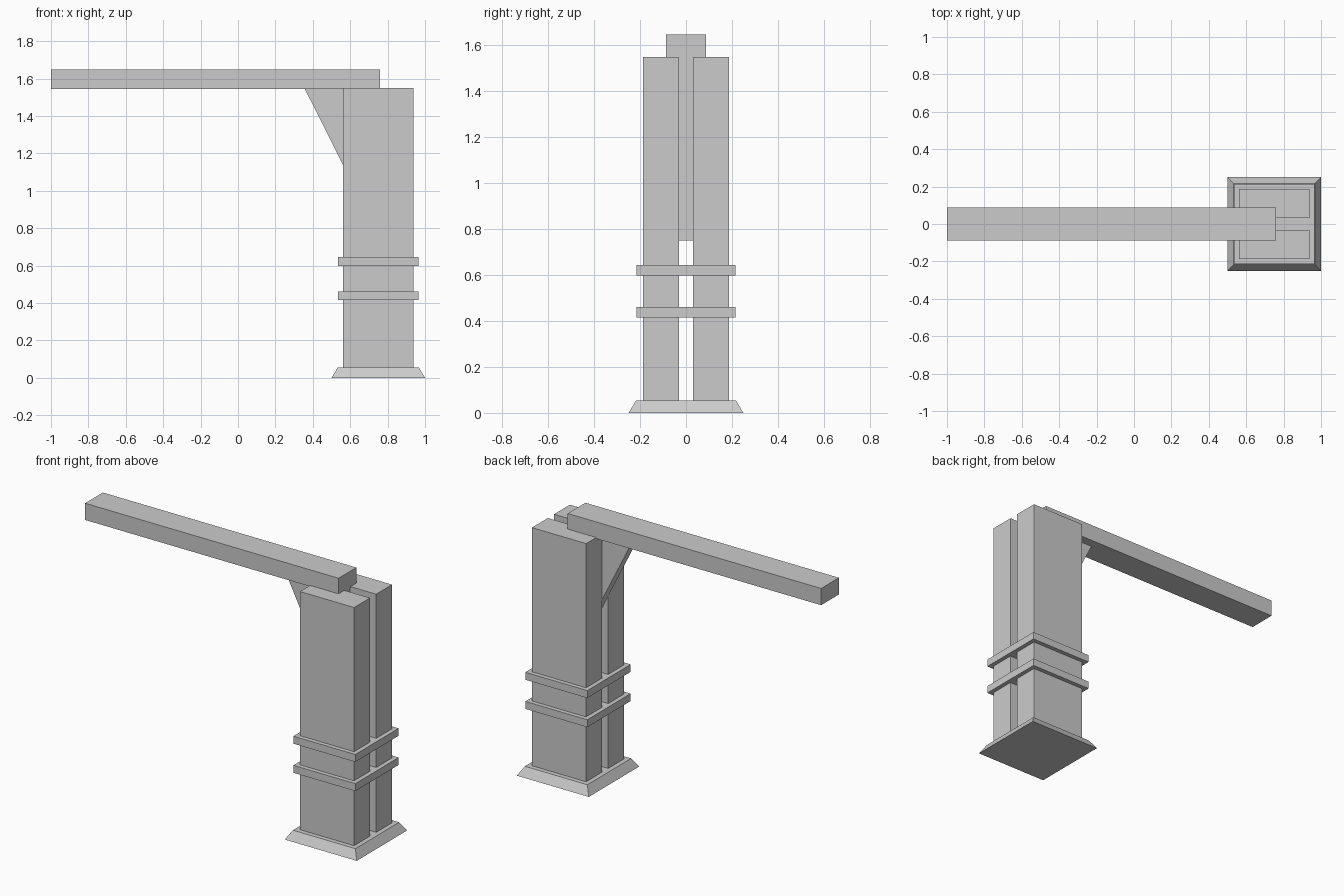
import bpy

if "Cube" in bpy.data.objects:
    bpy.data.objects.remove(bpy.data.objects["Cube"])

CX = 0.75  # post centre line


def make_mesh(name, verts, faces):
    me = bpy.data.meshes.new(name)
    me.from_pydata(verts, [], faces)
    ob = bpy.data.objects.new(name, me)
    bpy.context.collection.objects.link(ob)
    return ob


def prism(name, lower, upper):
    """Close a solid between two matching counter-clockwise loops."""
    n = len(lower)
    sides = [(i, (i + 1) % n, n + (i + 1) % n, n + i) for i in range(n)]
    return make_mesh(name, lower + upper,
                     [tuple(reversed(range(n))), tuple(range(n, 2 * n))] + sides)


def rect(x0, x1, y0, y1, z):
    return [(x0, y0, z), (x1, y0, z), (x1, y1, z), (x0, y1, z)]


def box(name, x0, x1, y0, y1, z0, z1):
    return prism(name, rect(x0, x1, y0, y1, z0), rect(x0, x1, y0, y1, z1))


# Tapered foot
prism("base", rect(CX - 0.25, CX + 0.25, -0.25, 0.25, 0),
      rect(CX - 0.217, CX + 0.217, -0.217, 0.217, 0.055))

# Twin uprights with a slot between them
box("front_post", CX - 0.188, CX + 0.188, -0.188, -0.031, 0.003, 1.55)
box("back_post", CX - 0.188, CX + 0.188, 0.031, 0.188, 0.003, 1.55)

# Clamping bands around the posts
for name, z in (("lower_band", 0.415), ("upper_band", 0.598)):
    box(name, CX - 0.215, CX + 0.215, -0.215, 0.215, z, z + 0.047)

# Cantilever beam
box("beam", -1.0, 0.76, -0.088, 0.088, 1.543, 1.648)

# Triangular gusset plate in the slot
profile = [(0.357, 1.545), (0.757, 0.75), (0.757, 1.545)]
prism("gusset", [(x, 0.031, z) for x, z in reversed(profile)],
      [(x, -0.031, z) for x, z in reversed(profile)])

# Consistent outward normals
import bmesh
for ob in bpy.context.collection.objects:
    bm = bmesh.new()
    bm.from_mesh(ob.data)
    bmesh.ops.recalc_face_normals(bm, faces=bm.faces)
    bm.to_mesh(ob.data)
    bm.free()
